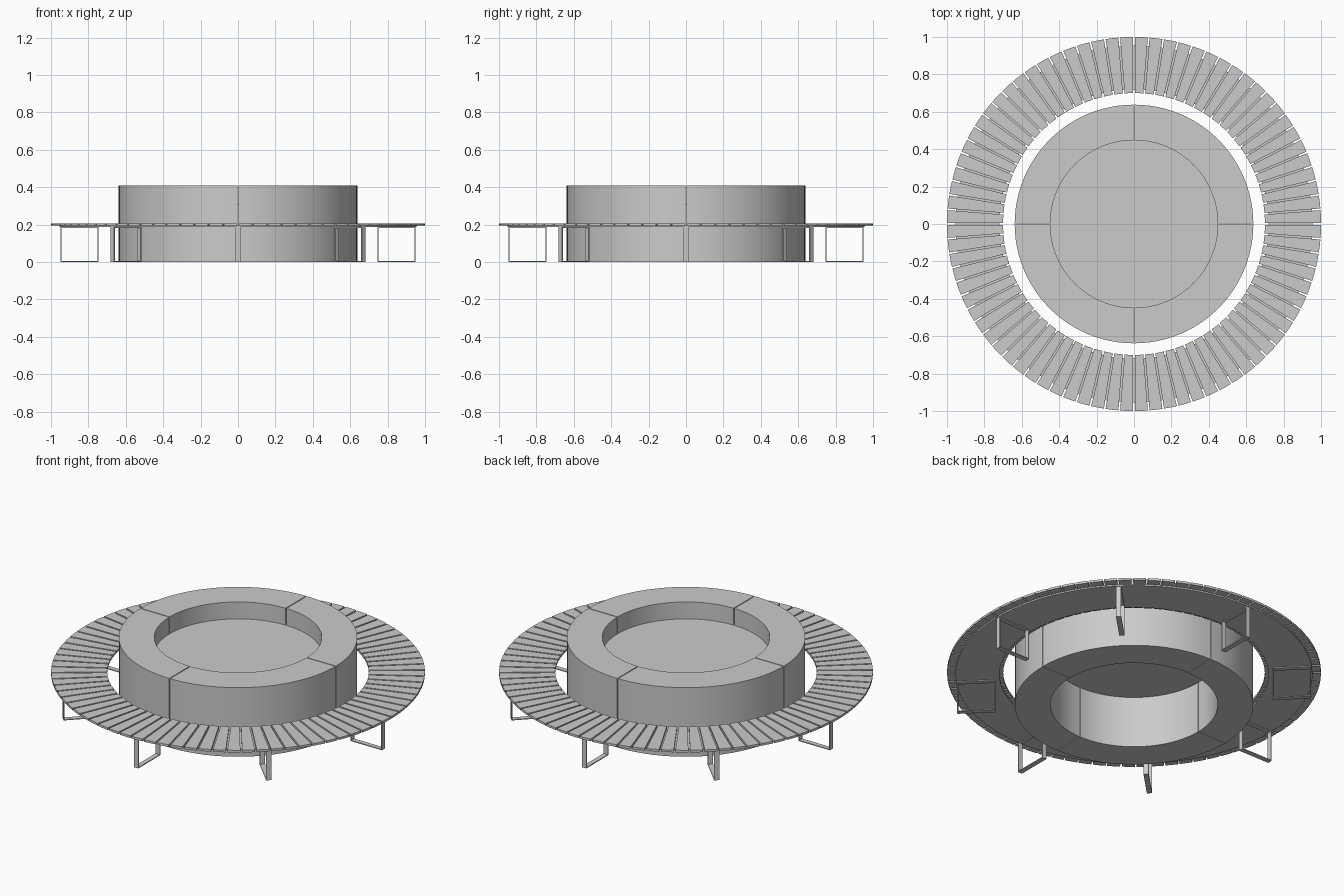
import bpy, bmesh, math

if "Cube" in bpy.data.objects:
    bpy.data.objects.remove(bpy.data.objects["Cube"])

grey = bpy.data.materials.new("light grey")
grey.diffuse_color = (0.6, 0.6, 0.6, 1)
grey.use_nodes = True
grey.node_tree.nodes["Principled BSDF"].inputs["Base Color"].default_value = (0.6, 0.6, 0.6, 1)


def finish(bm, name, smooth=False):
    bmesh.ops.recalc_face_normals(bm, faces=bm.faces)
    mesh = bpy.data.meshes.new(name)
    bm.to_mesh(mesh)
    bm.free()
    mesh.materials.append(grey)
    obj = bpy.data.objects.new(name, mesh)
    bpy.context.collection.objects.link(obj)
    if smooth:
        bpy.ops.object.select_all(action='DESELECT')
        obj.select_set(True)
        bpy.context.view_layer.objects.active = obj
        bpy.ops.object.shade_smooth_by_angle(angle=math.radians(30))
    return obj


def arc_block(bm, r0, r1, z0, z1, a0, a1, steps, gap):
    """Ring sector whose ends stay half a gap away from the radial lines a0 and a1."""
    rows = []
    for i in range(steps + 1):
        t = i / steps
        row = []
        for r, z in ((r0, z0), (r1, z0), (r1, z1), (r0, z1)):
            d = math.asin(gap / 2 / r)
            a = (a0 + d) * (1 - t) + (a1 - d) * t
            row.append(bm.verts.new((r * math.cos(a), r * math.sin(a), z)))
        rows.append(row)
    for p, q in zip(rows, rows[1:]):
        for k in range(4):
            bm.faces.new((p[k], p[(k + 1) % 4], q[(k + 1) % 4], q[k]))
    bm.faces.new(rows[0])
    bm.faces.new(rows[-1][::-1])


QUARTER = math.pi / 2
SLATS = 20   # slats per quarter

for n, side in enumerate(("back_left", "back_right", "front_right", "front_left")):
    a = n * QUARTER
    # planter wall quarter
    bm = bmesh.new()
    arc_block(bm, 0.448, 0.638, 0, 0.408, a, a + QUARTER, 24, 0.005)
    finish(bm, "planter_wall_" + side, True)
    # plate that carries the slats
    bm = bmesh.new()
    arc_block(bm, 0.72, 0.955, 0.186, 0.194, a, a + QUARTER, 24, 0.001)
    finish(bm, "seat_plate_" + side, True)
    # seat slats
    bm = bmesh.new()
    step = QUARTER / SLATS
    for i in range(SLATS):
        arc_block(bm, 0.70, 1.0, 0.194, 0.207, a + i * step, a + (i + 1) * step, 2, 0.009)
    finish(bm, "seat_slats_" + side)

# soil inside the planter
bm = bmesh.new()
bmesh.ops.create_cone(bm, cap_ends=True, segments=96, radius1=0.449, radius2=0.449, depth=0.004)
bmesh.ops.translate(bm, verts=bm.verts, vec=(0, 0, 0.306))
finish(bm, "soil", True)

# flat-bar leg frames, each a closed rectangular loop
R0, R1, TOP, T, W = 0.745, 0.95, 0.186, 0.005, 0.028
for n in range(8):
    bm = bmesh.new()
    loops = []
    for y in (-W / 2, W / 2):
        for inset in (0, T):
            x0, x1, z0, z1 = R0 + inset, R1 - inset, inset, TOP - inset
            loops.append([bm.verts.new((x, y, z)) for x, z in ((x0, z0), (x1, z0), (x1, z1), (x0, z1))])
    for p, q in ((0, 1), (1, 3), (3, 2), (2, 0)):
        for k in range(4):
            m = (k + 1) % 4
            bm.faces.new((loops[p][k], loops[p][m], loops[q][m], loops[q][k]))
    leg = finish(bm, "leg_frame_%d" % (n + 1))
    leg.rotation_euler.z = n * math.pi / 4
